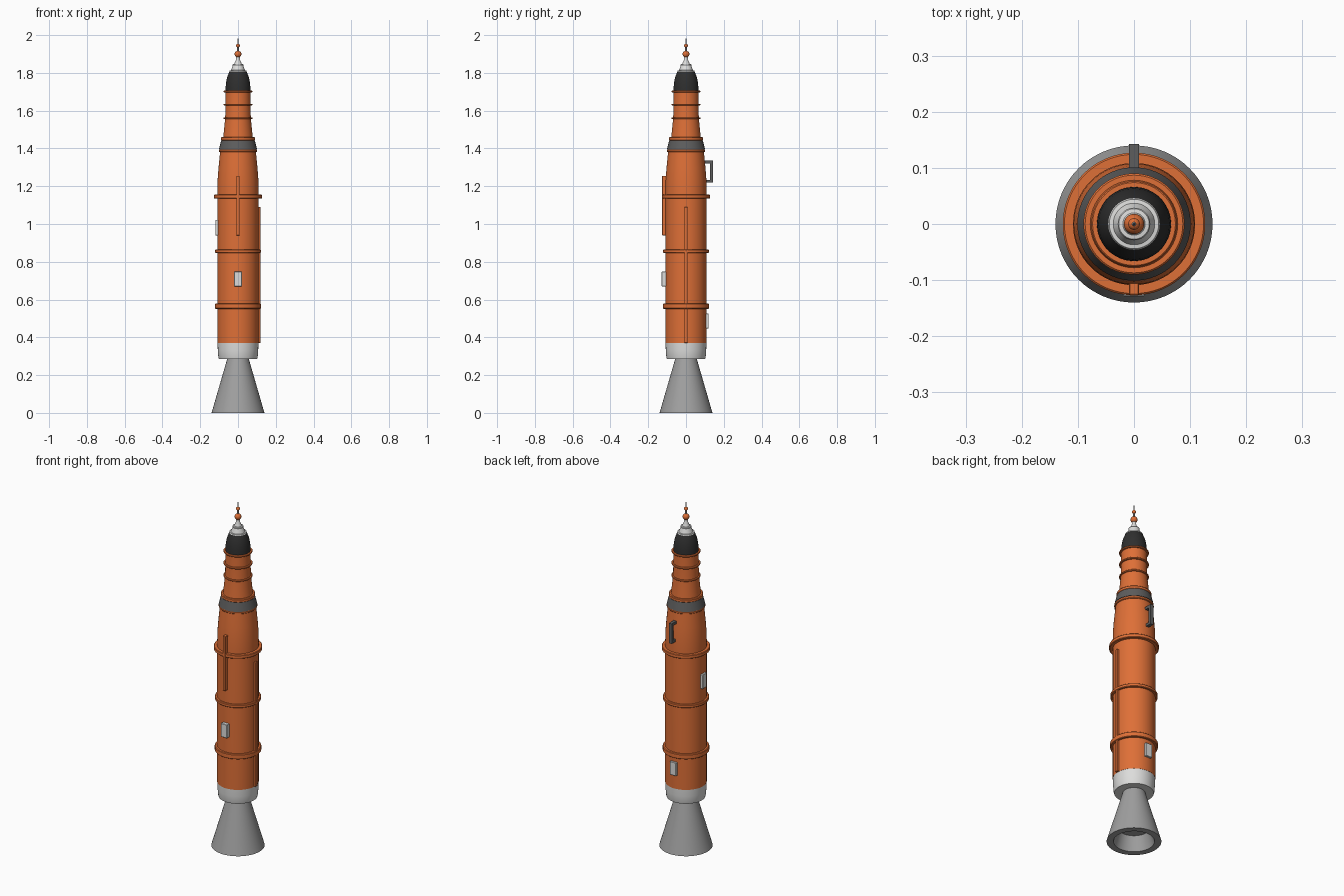
import bpy, bmesh, math

if "Cube" in bpy.data.objects:
    bpy.data.objects.remove(bpy.data.objects["Cube"])


def material(name, r, g, b):
    m = bpy.data.materials.new(name)
    m.diffuse_color = (r, g, b, 1)
    m.use_nodes = True
    m.node_tree.nodes["Principled BSDF"].inputs["Base Color"].default_value = m.diffuse_color
    return m


ORANGE = material("orange", 0.73, 0.16, 0.038)
WHITE = material("white", 0.72, 0.72, 0.71)
GREY = material("nozzle_grey", 0.35, 0.35, 0.35)
DARK = material("dark_grey", 0.11, 0.11, 0.11)
BLACK = material("black", 0.028, 0.028, 0.028)


def finish(name, bm, mat):
    bmesh.ops.recalc_face_normals(bm, faces=bm.faces)
    me = bpy.data.meshes.new(name)
    bm.to_mesh(me)
    bm.free()
    me.materials.append(mat)
    me.shade_smooth()
    me.set_sharp_from_angle(angle=math.radians(30))
    ob = bpy.data.objects.new(name, me)
    bpy.context.collection.objects.link(ob)
    return ob


def lathe(name, profile, mat, closed=False, sides=64):
    """Spin (radius, z) points round the z axis; closed joins last to first."""
    bm = bmesh.new()
    rings = []
    for r, z in profile:
        if r == 0:
            rings.append([bm.verts.new((0, 0, z))] * sides)
        else:
            rings.append([bm.verts.new((r * math.cos(2 * math.pi * i / sides),
                                        r * math.sin(2 * math.pi * i / sides), z))
                          for i in range(sides)])
    pairs = list(zip(rings, rings[1:]))
    if closed:
        pairs.append((rings[-1], rings[0]))
    for a, b in pairs:
        for i in range(sides):
            j = (i + 1) % sides
            bm.faces.new(list(dict.fromkeys((a[i], a[j], b[j], b[i]))))
    return finish(name, bm, mat)


def boxes(name, spans, mat, bevel=0.0):
    """One object from boxes given as ((x0, x1), (y0, y1), (z0, z1))."""
    bm = bmesh.new()
    for span in spans:
        vs = bmesh.ops.create_cube(bm, size=1)["verts"]
        for v in vs:
            v.co = [(a + b) / 2 + c * (b - a) for (a, b), c in zip(span, v.co)]
    if bevel:
        bmesh.ops.bevel(bm, geom=bm.edges[:], offset=bevel, segments=1, affect='EDGES')
    return finish(name, bm, mat)


def band(name, inner, outer, z, height, mat=ORANGE):
    """Raised hoop with slightly chamfered edges."""
    h, c = height / 2, min(0.003, height / 4)
    return lathe(name, [(inner, z - h), (outer - c, z - h), (outer, z - h + c),
                        (outer, z + h - c), (outer - c, z + h), (inner, z + h)], mat, True)


def ball(name, r, z, mat):
    n = 16
    return lathe(name, [(0, z - r)] + [(r * math.sin(math.pi * i / n), z - r * math.cos(math.pi * i / n))
                                       for i in range(1, n)] + [(0, z + r)], mat, sides=32)


# Engine bell with thick rim and shallow recess
lathe("engine_nozzle", [(0, 0.08), (0.081, 0.08), (0.105, 0), (0.14, 0),
                        (0.056, 0.29), (0, 0.29)], GREY)

# Tail skirt
lathe("tail_skirt", [(0, 0.285), (0.101, 0.285), (0.104, 0.295), (0.107, 0.33),
                     (0.108, 0.37), (0, 0.37)], WHITE)

# Main body with tapering shoulder
lathe("main_body", [(0, 0.369), (0.109, 0.369), (0.109, 1.18), (0.1075, 1.24),
                    (0.103, 1.30), (0.097, 1.36), (0.093, 1.40), (0, 1.40)], ORANGE)

# Grey collar between stages
lathe("stage_collar", [(0, 1.394), (0.101, 1.394), (0.089, 1.443), (0, 1.443)], DARK)

# Upper stage
lathe("upper_stage", [(0, 1.44), (0.080, 1.44), (0.077, 1.47), (0.070, 1.54),
                      (0.067, 1.58), (0.066, 1.70), (0, 1.70)], ORANGE)

# Hoops
band("lower_hoop", 0.10, 0.122, 0.565, 0.028)
band("middle_hoop", 0.10, 0.121, 0.856, 0.018)
band("shoulder_hoop", 0.10, 0.127, 1.145, 0.021)
band("collar_lower_hoop", 0.085, 0.101, 1.387, 0.014)
band("collar_upper_hoop", 0.075, 0.090, 1.451, 0.018)
for i, z in enumerate((1.56, 1.632, 1.701)):
    band("neck_hoop_%d" % (i + 1), 0.06, 0.076, z, 0.009)

# Nose cone
lathe("nose_cone", [(0, 1.70), (0.066, 1.70), (0.0655, 1.725), (0.063, 1.75),
                    (0.058, 1.775), (0.050, 1.797), (0.045, 1.808), (0, 1.808)], BLACK)
lathe("nose_cap", [(0, 1.803), (0.044, 1.803), (0.046, 1.807), (0.044, 1.813), (0.037, 1.814),
                   (0.028, 1.838), (0.029, 1.843), (0.027, 1.847), (0.020, 1.848),
                   (0.012, 1.866), (0.009, 1.89), (0, 1.89)], WHITE)

# Antenna
ball("antenna_lower_ball", 0.018, 1.899, ORANGE)
lathe("antenna_mast", [(0, 1.90), (0.005, 1.90), (0.0045, 1.945), (0.003, 1.96), (0, 2.0)],
      GREY, sides=16)
ball("antenna_upper_ball", 0.0105, 1.944, ORANGE)

# Cable rails
boxes("front_rail", [((-0.009, 0.009), (-0.127, -0.10), (0.94, 1.255))], ORANGE, 0.002)
boxes("side_rail", [((0.10, 0.119), (-0.009, 0.009), (0.37, 1.09))], ORANGE, 0.002)

# Access hatches
boxes("front_hatch", [((-0.02, 0.02), (-0.129, -0.10), (0.67, 0.748))], WHITE, 0.002)
boxes("left_hatch", [((-0.12, -0.10), (-0.02, 0.02), (0.94, 1.022))], WHITE, 0.002)
boxes("back_hatch", [((-0.02, 0.02), (0.10, 0.12), (0.448, 0.525))], WHITE, 0.002)

# Grab handle on the back
boxes("back_handle", [((-0.009, 0.009), (0.128, 0.143), (1.219, 1.335)),
                      ((-0.009, 0.009), (0.092, 0.129), (1.320, 1.335)),
                      ((-0.009, 0.009), (0.095, 0.129), (1.219, 1.234))], DARK)
